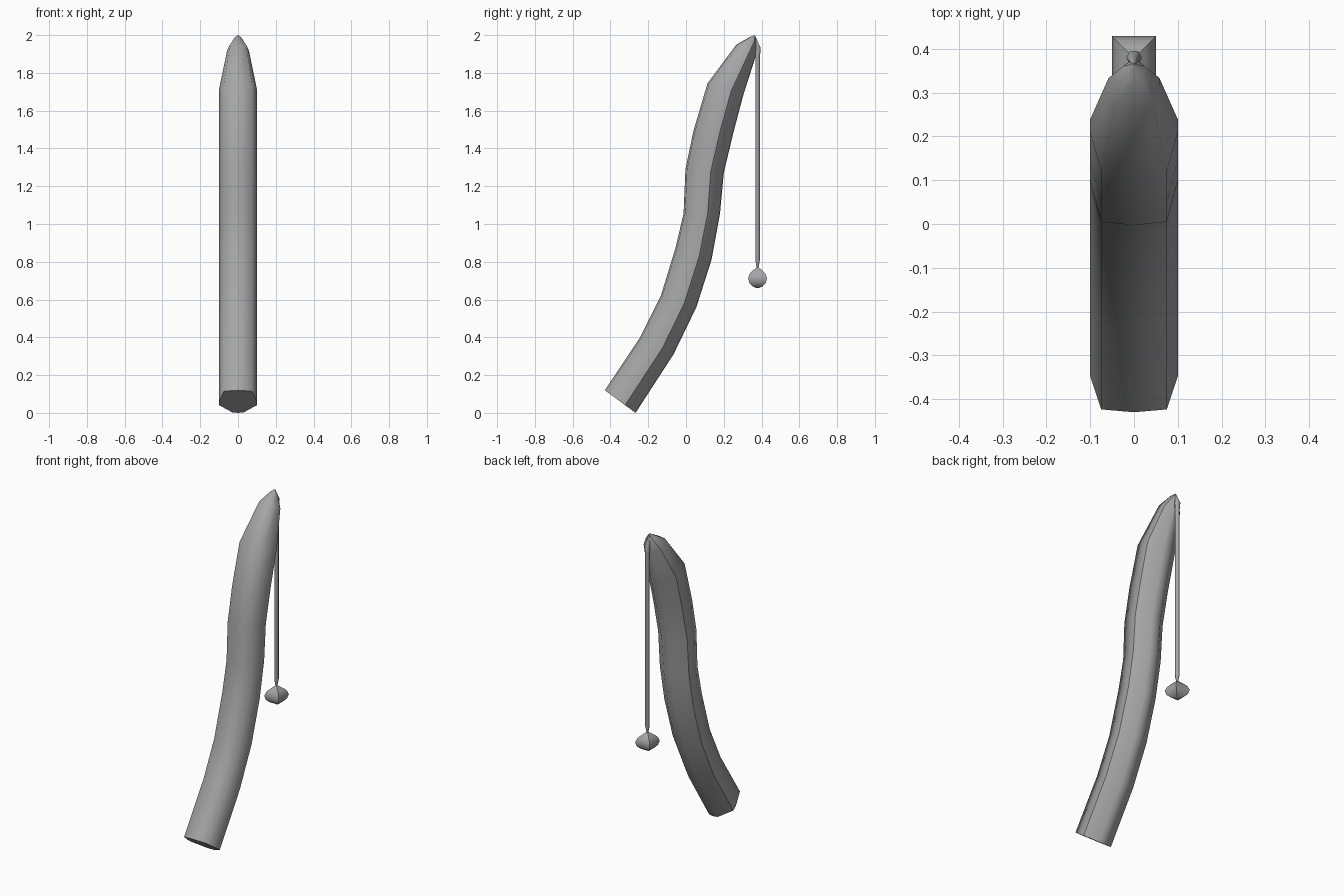
import bpy, bmesh, math
from mathutils import Vector

cube = bpy.data.objects.get("Cube")
if cube:
    bpy.data.objects.remove(cube)

grey = bpy.data.materials.new("plain grey")
grey.use_nodes = True
grey.diffuse_color = (0.38, 0.38, 0.38, 1)
grey.node_tree.nodes["Principled BSDF"].inputs["Base Color"].default_value = grey.diffuse_color


def loft(name, rings, sharp_columns=()):
    """Skin a stack of equal rings, cap both ends, smooth all but chosen edges."""
    bm = bmesh.new()
    rows = [[bm.verts.new(p) for p in ring] for ring in rings]
    count = len(rows[0])
    for a, b in zip(rows, rows[1:]):
        for i in range(count):
            j = (i + 1) % count
            bm.faces.new((a[i], a[j], b[j], b[i])).smooth = True
        for i in sharp_columns:
            bm.edges.get((a[i], b[i])).smooth = False
    for row in (rows[0], rows[-1]):
        bm.faces.new(row)
        for i in range(count):
            bm.edges.get((row[i], row[(i + 1) % count])).smooth = False
    bmesh.ops.recalc_face_normals(bm, faces=bm.faces)
    mesh = bpy.data.meshes.new(name)
    bm.to_mesh(mesh)
    bm.free()
    mesh.materials.append(grey)
    obj = bpy.data.objects.new(name, mesh)
    bpy.context.collection.objects.link(obj)
    return obj


def turned(profile, sides, phase):
    """Rings around a vertical axis from (z, radius, y centre) steps."""
    angles = [phase + math.tau * k / sides for k in range(sides)]
    return [[(r * math.cos(a), y + r * math.sin(a), z) for a in angles]
            for z, r, y in profile]


# Curved rod: half section as (x, depth from front to back), mirrored in x
half = [(0.075, 0.04), (0.1, 0.5), (0.1, 0.66), (0.03, 0.98)]
section = [(0, 0)] + half + [(0, 1)] + [(-x, t) for x, t in reversed(half)]

# Stations: front (y, z), back (y, z), width scale
stations = [
    ((-0.43, 0.12), (-0.267, 0.0), 1),
    ((-0.24, 0.405), (-0.066, 0.31), 1),
    ((-0.135, 0.615), (0.055, 0.56), 1),
    ((-0.055, 0.875), (0.135, 0.81), 1),
    ((-0.013, 1.055), (0.18, 1.055), 1),
    ((-0.003, 1.29), (0.2, 1.27), 1),
    ((0.04, 1.495), (0.25, 1.48), 1),
    ((0.114, 1.745), (0.304, 1.685), 1),
    ((0.267, 1.95), (0.368, 1.885), 0.58),
    ((0.335, 1.988), (0.374, 1.955), 0.24),
    ((0.362, 2.0), (0.366, 1.995), 0.02),
]
rod_rings = []
for front, back, width in stations:
    f, b = Vector((0, *front)), Vector((0, *back))
    rod_rings.append([f.lerp(b, t) + Vector((x * width, 0, 0)) for x, t in section])
loft("curved_rod", rod_rings, sharp_columns=(3, 7))

# Hanging cord, tapered where it leaves the tip and where it meets the weight
cord = [(1.995, 0.003, 0.365), (1.93, 0.018, 0.38), (1.88, 0.014, 0.379),
        (0.81, 0.014, 0.379), (0.765, 0.005, 0.379)]
loft("hanging_cord", turned(cord, 6, 0))

# Four-sided weight with a rounded profile, corners on the diagonals
corner = math.sqrt(2)
weight = [(0.772, 0.004), (0.755, 0.024), (0.738, 0.041), (0.712, 0.05),
          (0.687, 0.043), (0.67, 0.027), (0.66, 0.004)]
loft("cord_weight", turned([(z, r * corner, 0.379) for z, r in weight], 4, math.pi / 4),
     sharp_columns=range(4))
